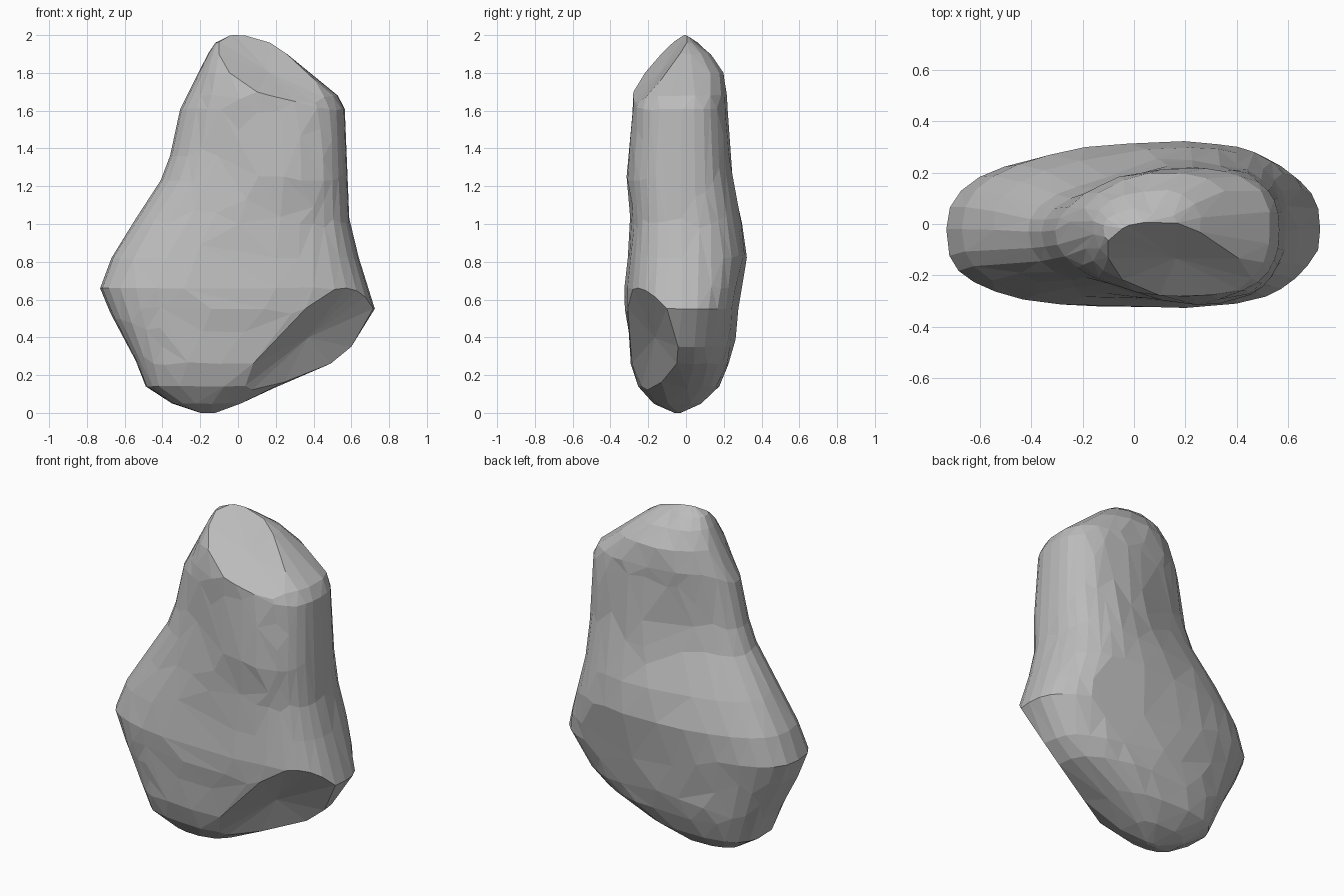
import bpy, bmesh, math, random
from mathutils import Vector

random.seed(4)
SIDES = 32

# Rock sections: height, left, right, front, back, x of thickest point, y of the ends
SECTIONS = [
    (0.00, -0.20, -0.12, -0.06, -0.03, -0.16, -0.04),
    (0.05, -0.35, 0.02, -0.17, 0.08, -0.16, -0.04),
    (0.14, -0.49, 0.21, -0.25, 0.18, -0.15, -0.03),
    (0.26, -0.535, 0.49, -0.29, 0.23, -0.10, -0.03),
    (0.35, -0.58, 0.60, -0.30, 0.25, -0.02, -0.03),
    (0.45, -0.635, 0.66, -0.31, 0.265, 0.06, -0.03),
    (0.55, -0.685, 0.725, -0.32, 0.28, 0.14, -0.02),
    (0.66, -0.73, 0.69, -0.325, 0.30, 0.20, -0.02),
    (0.82, -0.67, 0.64, -0.305, 0.32, 0.20, -0.02),
    (1.00, -0.56, 0.595, -0.295, 0.295, 0.22, -0.02),
    (1.12, -0.48, 0.585, -0.30, 0.27, 0.23, -0.03),
    (1.23, -0.41, 0.58, -0.31, 0.25, 0.24, -0.03),
    (1.36, -0.36, 0.575, -0.305, 0.235, 0.24, -0.03),
    (1.50, -0.33, 0.57, -0.29, 0.225, 0.24, -0.03),
    (1.61, -0.305, 0.565, -0.285, 0.22, 0.22, -0.02),
    (1.68, -0.27, 0.53, -0.28, 0.22, 0.18, 0.00),
    (1.80, -0.21, 0.38, -0.25, 0.20, 0.12, 0.01),
    (1.90, -0.16, 0.26, -0.18, 0.13, 0.06, 0.00),
    (1.96, -0.12, 0.17, -0.12, 0.06, 0.02, -0.01),
    (2.00, -0.04, 0.06, -0.07, 0.00, 0.00, -0.03),
]


def spow(v, e):
    return math.copysign(abs(v) ** e, v)


def ring(bm, z, left, right, front, back, peak, end):
    verts = []
    # The left end is full low down and wedge-shaped at the waist
    t = min(max((z - 0.75) / 0.5, 0), 1)
    for i in range(SIDES):
        a = 2 * math.pi * i / SIDES
        c, s = math.cos(a), math.sin(a)
        if c > 0:
            e = 0.78
        elif s > 0:
            e = 0.80 + 0.25 * t
        else:
            e = 0.66 + 0.26 * t
        c, s = spow(c, e), spow(s, e)
        x = peak + c * (right - peak if c > 0 else peak - left)
        y = end + s * (back - end if s > 0 else end - front)
        # Hollow waist beside the upright column
        y -= 0.035 * s * math.exp(-((x + 0.12) / 0.2) ** 2 - ((z - 1.3) / 0.24) ** 2)
        k = 0.005 * abs(s)
        verts.append(bm.verts.new((x, y + random.uniform(-k, k), z)))
    return verts


# Rock body
bm = bmesh.new()
rings = [ring(bm, *s) for s in SECTIONS]
for a, b in zip(rings, rings[1:]):
    for i in range(SIDES):
        j = (i + 1) % SIDES
        bm.faces.new((a[i], a[j], b[j], b[i]))
bm.faces.new(rings[0][::-1])
bm.faces.new(rings[-1])


# Broken facets, optionally scooped inwards
def chip(point, normal, scoop=0.0):
    n = Vector(normal).normalized()
    geom = bm.verts[:] + bm.edges[:] + bm.faces[:]
    cut = bmesh.ops.bisect_plane(bm, geom=geom, dist=1e-4, plane_co=point,
                                 plane_no=n, clear_outer=True)
    edges = [e for e in cut["geom_cut"] if isinstance(e, bmesh.types.BMEdge)]
    filled = bmesh.ops.holes_fill(bm, edges=edges, sides=0)["faces"]
    if scoop:
        for v in bmesh.ops.poke(bm, faces=filled)["verts"]:
            v.co -= n * scoop


chip((0.20, 0.265, 0.50), (0.02, 0.20, -0.035))               # lower back
chip((0.10, -0.29, 1.69), (0.030, -0.110, 0.112), 0.015)      # upper front
chip((0.45, -0.316, 0.65), (0.060, -0.104, -0.065), 0.03)     # lower right front
bmesh.ops.triangulate(bm, faces=bm.faces[:])
bmesh.ops.recalc_face_normals(bm, faces=bm.faces[:])

mesh = bpy.data.meshes.new("rock")
bm.to_mesh(mesh)
bm.free()
rock = bpy.data.objects.new("rock", mesh)
bpy.context.collection.objects.link(rock)

# Irregular flat facets
dec = rock.modifiers.new("facets", "DECIMATE")
dec.ratio = 0.5

grey = bpy.data.materials.new("stone grey")
grey.diffuse_color = (0.5, 0.5, 0.5, 1)
mesh.materials.append(grey)
